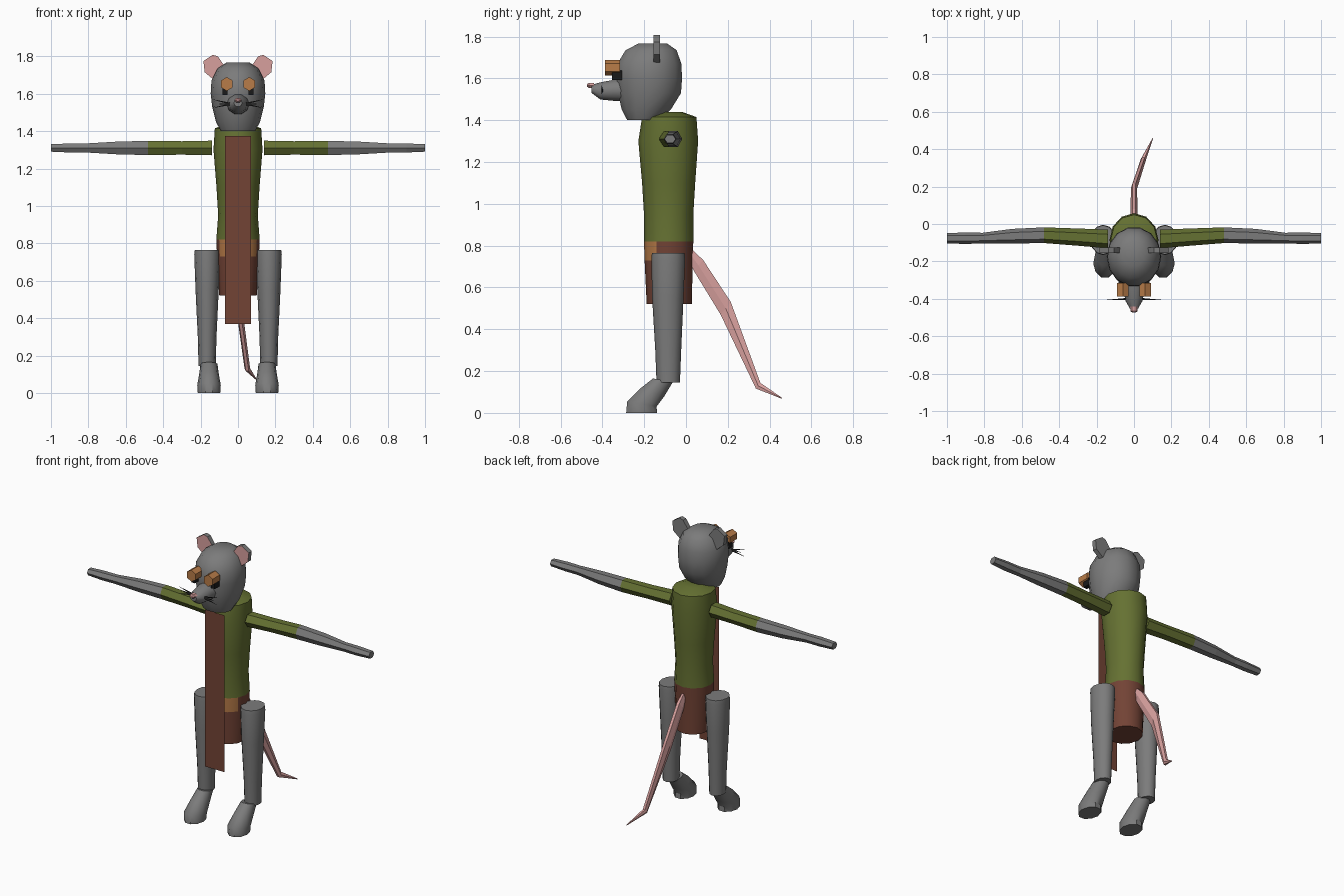
import bpy, bmesh, math
from mathutils import Vector

if "Cube" in bpy.data.objects:
    bpy.data.objects.remove(bpy.data.objects["Cube"])


def material(name, r, g, b):
    m = bpy.data.materials.new(name)
    m.use_nodes = True
    m.diffuse_color = (r, g, b, 1)
    m.node_tree.nodes["Principled BSDF"].inputs["Base Color"].default_value = (r, g, b, 1)
    return m


GREY = material("grey fur", .2, .2, .2)
GREEN = material("green tunic", .13, .165, .032)
BROWN = material("brown cloth", .17, .056, .036)
ORANGE = material("orange", .48, .2, .065)
PINK = material("pink skin", .68, .35, .34)
BLACK = material("black", .01, .01, .01)

X, Y, Z = Vector((1, 0, 0)), Vector((0, 1, 0)), Vector((0, 0, 1))


def finish(name, bm, mats, smooth=False, rule=None):
    """Turn a bmesh into a named object, colouring faces by an optional rule."""
    bmesh.ops.recalc_face_normals(bm, faces=bm.faces)
    if rule:
        for f in bm.faces:
            f.material_index = rule(f)
    me = bpy.data.meshes.new(name)
    bm.to_mesh(me)
    bm.free()
    for m in mats:
        me.materials.append(m)
    ob = bpy.data.objects.new(name, me)
    bpy.context.collection.objects.link(ob)
    if smooth:
        bpy.ops.object.select_all(action='DESELECT')
        ob.select_set(True)
        bpy.context.view_layer.objects.active = ob
        bpy.ops.object.shade_smooth_by_angle(angle=math.radians(40))
    return ob


def ring(center, u, v, n):
    """Points of an ellipse with half axes u and v."""
    c = Vector(center)
    return [c + u * math.cos(2 * math.pi * i / n) + v * math.sin(2 * math.pi * i / n)
            for i in range(n)]


def loft(name, rings, mats, smooth=False, rule=None):
    """Skin a list of equal rings and cap both ends."""
    bm = bmesh.new()
    rows = [[bm.verts.new(p) for p in r] for r in rings]
    n = len(rows[0])
    for a, b in zip(rows, rows[1:]):
        for i in range(n):
            j = (i + 1) % n
            bm.faces.new((a[i], a[j], b[j], b[i]))
    bm.faces.new(rows[0])
    bm.faces.new(rows[-1])
    return finish(name, bm, mats, smooth, rule)


def upright(profile, n, x=0):
    """Horizontal rings from (z, y, half width, half depth)."""
    return [ring((x, y, z), X * rx, Y * ry, n) for z, y, rx, ry in profile]


# Tunic with a low neck rise
loft("tunic", upright([(.82, -.083, .116, .118), (.95, -.083, .106, .118),
                       (1.1, -.083, .115, .127), (1.3, -.085, .131, .143),
                       (1.415, -.08, .124, .13), (1.44, -.07, .06, .05)], 12), [GREEN], True)

# Trousers with belt pouches at the front
loft("trousers", upright([(.52, -.08, .1, .108), (.73, -.083, .112, .115),
                          (.82, -.083, .116, .118)], 12), [BROWN, ORANGE], True,
     lambda f: int(f.calc_center_median().z > .73 and f.calc_center_median().y < -.13
                   and abs(f.normal.z) < .5))

# Hanging cloth, a single sheet
bm = bmesh.new()
bm.faces.new([bm.verts.new((x, -.236, z)) for x, z in
              ((-.07, .37), (.07, .37), (.07, 1.375), (-.07, 1.375))])
finish("hanging_cloth", bm, [BROWN])

# Head
loft("head", upright([(1.4, -.205, .092, .078), (1.45, -.19, .118, .12),
                      (1.53, -.175, .138, .155), (1.6, -.175, .146, .16),
                      (1.67, -.175, .142, .157), (1.735, -.167, .11, .125),
                      (1.768, -.158, .06, .068)], 14), [GREY], True)

# Snout and nose
loft("snout", [ring((0, y, z), X * rx, Z * rz, 10) for y, z, rx, rz in
               ((-.28, 1.545, .064, .058), (-.345, 1.543, .057, .053),
                (-.41, 1.54, .046, .043), (-.452, 1.55, .022, .02))], [GREY], True)
loft("nose", [ring((0, y, 1.566), X * r, Z * r * .7, 6) for y, r in
              ((-.44, .02), (-.465, .02), (-.473, .01))], [PINK])

# Tail
loft("tail", [ring(c, X * rx, Vector((0, .62, .78)) * rz, 6) for c, rx, rz in
              (((0, .02, .76), .014, .025), ((0, .06, .705), .018, .04),
               ((0, .19, .5), .017, .045), ((.05, .345, .13), .015, .02),
               ((.1, .458, .07), .002, .003))], [PINK])

for s, side in ((1, "left"), (-1, "right")):
    # Sleeve, forearm and hand
    def arm(profile):
        return [ring((s * x, y, 1.31), Y * r, Z * r * h, 6) for x, y, r, h in profile]

    loft(side + "_sleeve", arm([(.14, -.08, .05, .9), (.3, -.07, .046, .9),
                                (.48, -.06, .042, 1.05)]), [GREEN])
    loft(side + "_forearm", arm([(.48, -.06, .042, 1.05), (.65, -.065, .039, 1),
                                 (.81, -.075, .028, 1)]), [GREY])
    loft(side + "_hand", arm([(.81, -.075, .028, 1), (.9, -.076, .031, .9),
                              (1, -.076, .027, .85)]), [GREY])

    # Leg
    loft(side + "_leg", upright([(.145, -.085, .046, .056), (.3, -.085, .05, .062),
                                 (.55, -.087, .062, .075), (.74, -.085, .069, .081),
                                 (.765, -.085, .066, .078)], 12, s * .165), [GREY], True)

    # Foot, from tilted ankle to flat sole
    foot = []
    for front, back, rx in (((-.16, .165), (-.06, .148), .045),
                            ((-.225, .115), (-.1, .08), .053),
                            ((-.285, .055), (-.137, .03), .063),
                            ((-.29, 0), (-.135, 0), .06)):
        f, b = Vector((0, *front)), Vector((0, *back))
        foot.append(ring((f + b) / 2 + X * s * .155, X * rx, (b - f) / 2, 10))
    loft(side + "_foot", foot, [GREY], True)

    # Ear with an inset pink front
    outline = ((.07, 1.745), (.108, 1.8), (.135, 1.808), (.185, 1.775),
               (.178, 1.715), (.13, 1.675))
    bm = bmesh.new()
    rows = [[bm.verts.new((s * x, y, z)) for x, z in outline] for y in (-.155, -.125)]
    face = bm.faces.new(rows[0])
    bm.faces.new(rows[1])
    for i in range(6):
        j = (i + 1) % 6
        bm.faces.new((rows[0][i], rows[0][j], rows[1][j], rows[1][i]))
    bmesh.ops.inset_individual(bm, faces=[face], thickness=.016)
    face.material_index = 1
    finish(side + "_ear", bm, [GREY, PINK])

    # Eye: orange hexagonal block over a small black block
    loft(side + "_eye", [ring((s * .06, y, 1.652), Z * .037, X * .036, 6)
                         for y in (-.388, -.315)], [ORANGE])
    bm = bmesh.new()
    bmesh.ops.create_cube(bm, size=1)
    for v in bm.verts:
        v.co = (s * .07 + v.co.x * .026, -.33 + v.co.y * .05, 1.615 + v.co.z * .045)
    finish(side + "_lower_eye", bm, [BLACK])

    # Whiskers as thin slivers
    bm = bmesh.new()
    for end, z in ((.145, 1.572), (.14, 1.523), (.12, 1.545)):
        root = [bm.verts.new((s * .035, -.4 + dy, 1.545 + dz))
                for dy, dz in ((0, .006), (.005, -.005), (-.005, -.005))]
        tip = bm.verts.new((s * end, -.405, z))
        bm.faces.new(root)
        for i in range(3):
            bm.faces.new((root[i], root[(i + 1) % 3], tip))
    finish(side + "_whiskers", bm, [BLACK])
